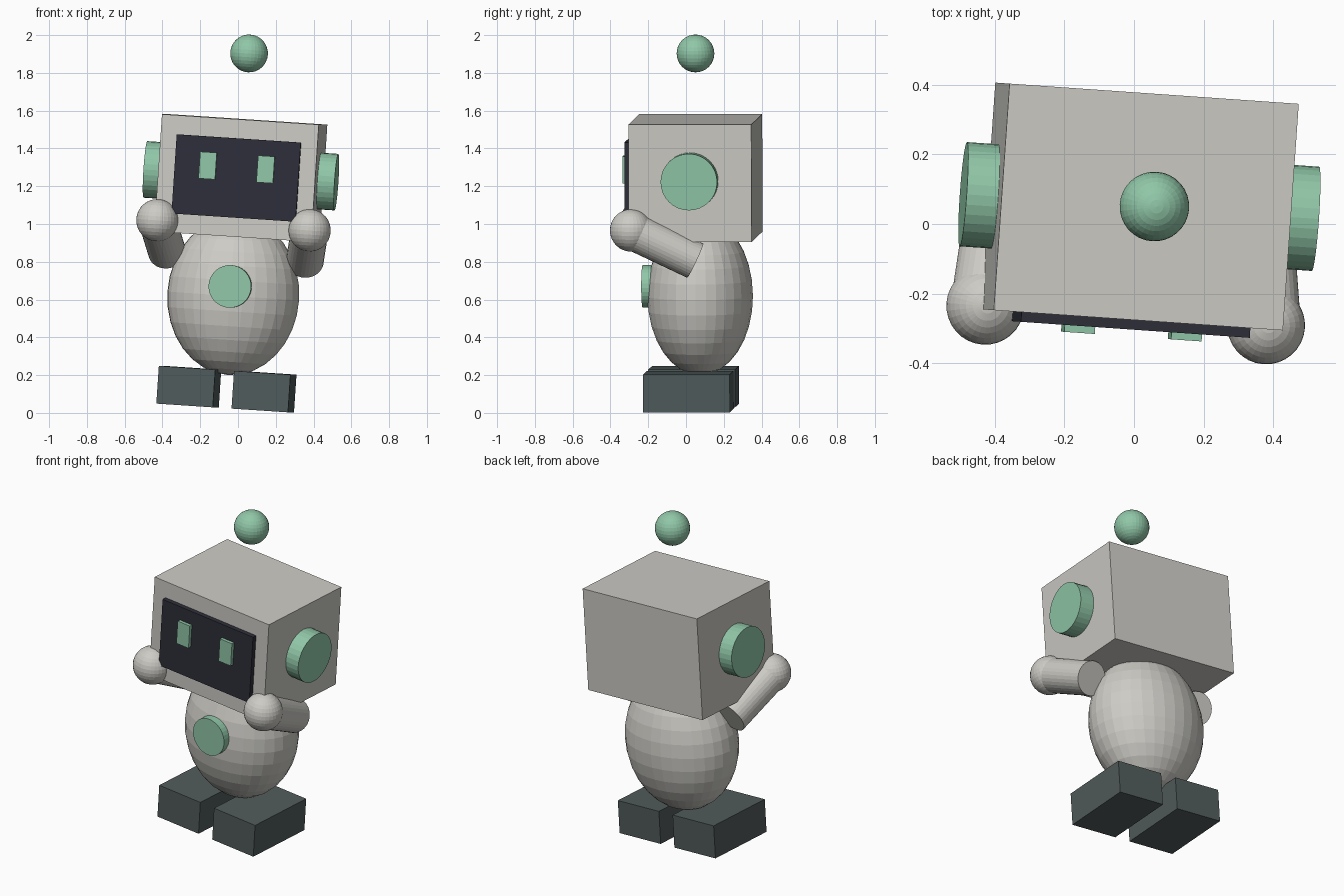
import bpy, bmesh, math
from mathutils import Matrix, Vector

cube = bpy.data.objects.get("Cube")
if cube:
    bpy.data.objects.remove(cube, do_unlink=True)


def material(name, color):
    mat = bpy.data.materials.new(name)
    mat.use_nodes = True
    mat.diffuse_color = (*color, 1)
    bsdf = next(n for n in mat.node_tree.nodes if n.type == "BSDF_PRINCIPLED")
    bsdf.inputs["Base Color"].default_value = (*color, 1)
    return mat


shell = material("warm grey", (0.61, 0.60, 0.56))
mint = material("mint green", (0.28, 0.57, 0.39))
glass = material("dark screen", (0.028, 0.028, 0.042))
slate = material("slate", (0.082, 0.105, 0.105))

# The whole figure leans and turns slightly about a point between its feet
LEAN = (Matrix.Translation((-0.068, 0.027, 0.026))
        @ Matrix.Rotation(math.radians(-4), 4, "Z")
        @ Matrix.Rotation(math.radians(3.8), 4, "Y"))


def finish(name, bm, mat, place):
    mesh = bpy.data.meshes.new(name)
    bm.to_mesh(mesh)
    bm.free()
    mesh.materials.append(mat)
    obj = bpy.data.objects.new(name, mesh)
    bpy.context.collection.objects.link(obj)
    obj.matrix_world = LEAN @ place
    return obj


def box(name, center, size, mat):
    bm = bmesh.new()
    bmesh.ops.create_cube(bm, size=1)
    bmesh.ops.scale(bm, vec=size, verts=bm.verts)
    return finish(name, bm, mat, Matrix.Translation(center))


def ball(name, center, radii, mat, segments=32, rings=16):
    bm = bmesh.new()
    bmesh.ops.create_uvsphere(bm, u_segments=segments, v_segments=rings, radius=1)
    bmesh.ops.scale(bm, vec=radii, verts=bm.verts)
    return finish(name, bm, mat, Matrix.Translation(center))


def rod(name, start, end, radius, mat, sides=32):
    start, end = Vector(start), Vector(end)
    axis = end - start
    bm = bmesh.new()
    bmesh.ops.create_cone(bm, cap_ends=True, segments=sides, radius1=radius,
                          radius2=radius, depth=axis.length)
    turn = axis.to_track_quat("Z", "Y").to_matrix().to_4x4()
    return finish(name, bm, mat, Matrix.Translation((start + end) / 2) @ turn)


# Body and chest button
ball("body", (0, 0.051, 0.595), (0.35, 0.28, 0.42), shell)
rod("chest_button", (0, -0.194, 0.645), (0, -0.254, 0.645), 0.113, mint)

# Head, face screen and floating antenna ball
box("head", (0, 0.029, 1.22), (0.834, 0.652, 0.622), shell)
box("face_screen", (0, -0.3, 1.22), (0.66, 0.05, 0.42), glass)
ball("antenna_ball", (0, 0.032, 1.881), (0.1, 0.1, 0.1), mint)

# Paired parts
for side, s in (("left", 1), ("right", -1)):
    box(side + "_eye", (s * 0.154, -0.33, 1.276), (0.088, 0.03, 0.142), mint)
    rod(side + "_ear", (s * 0.40, 0.029, 1.232), (s * 0.508, 0.029, 1.232), 0.15, mint)
    hand = (s * 0.405, -0.286, 0.969)
    ball(side + "_hand", hand, (0.112, 0.112, 0.112), shell)
    rod(side + "_arm", (s * 0.367, 0.051, 0.806), hand, 0.1, shell)
    box(side + "_foot", (s * 0.2, 0, 0.1), (0.3, 0.46, 0.2), slate)
